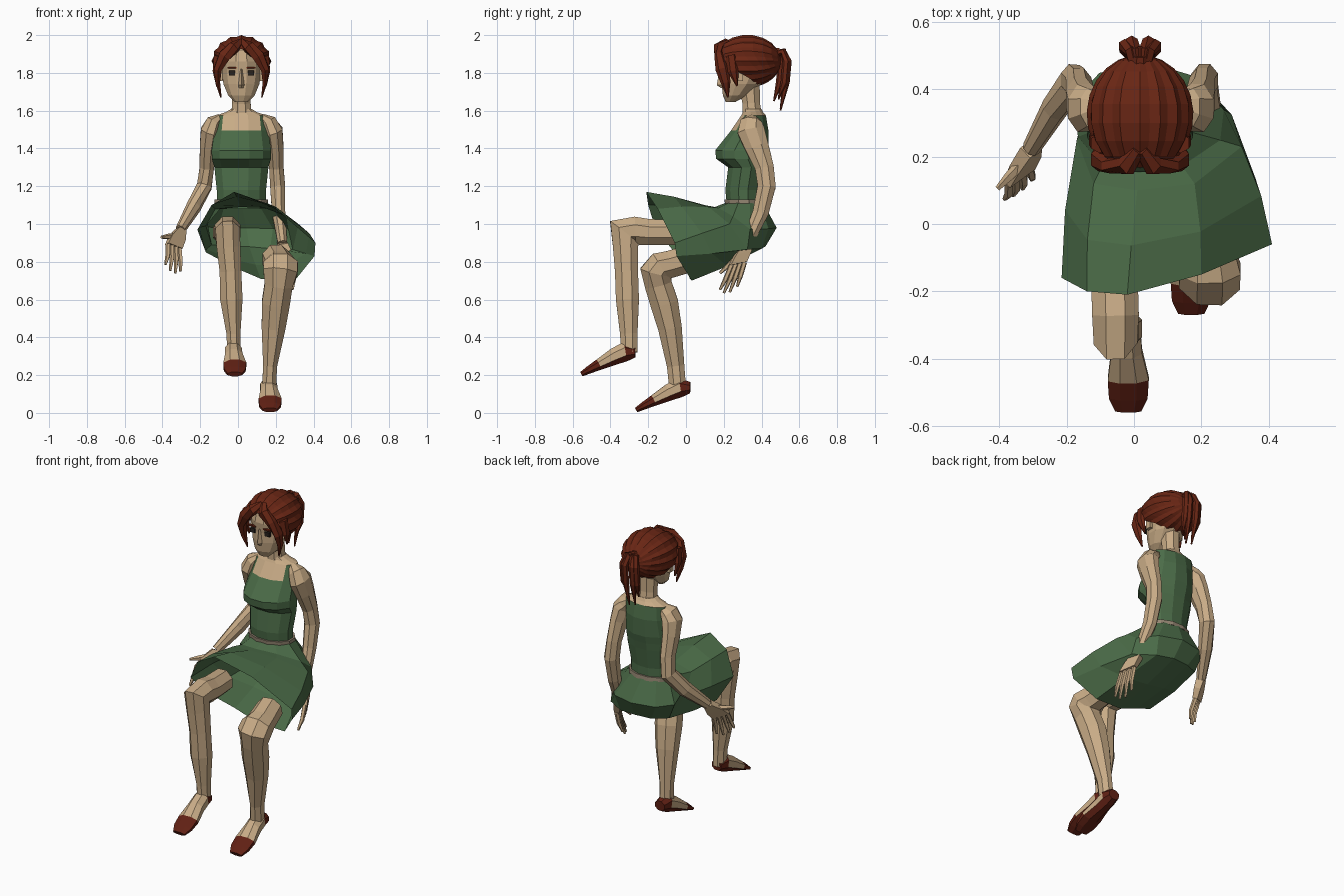
import bpy, bmesh
from math import sin, cos, pi, radians
from mathutils import Vector as V


def material(name, rgb):
    m = bpy.data.materials.new(name)
    m.diffuse_color = (*rgb, 1)
    return m


SKIN = material("skin", (.58, .41, .24))
DRESS = material("dress_green", (.07, .148, .064))
HAIR = material("hair_red", (.14, .019, .007))
SHOE = material("shoe_red", (.12, .015, .007))
BELT = material("belt_tan", (.30, .24, .17))
DARK = material("eye_dark", (.02, .015, .012))
CX = .018  # centre line of head and torso


def loft(name, rings, mats, caps=True, pick=None):
    """Skin a list of equal rings; pick(ring, side) gives the material slot."""
    bm = bmesh.new()
    vs = [[bm.verts.new(p) for p in r] for r in rings]
    n = len(rings[0])
    for k in range(len(vs) - 1):
        for i in range(n):
            j = (i + 1) % n
            f = bm.faces.new((vs[k][i], vs[k][j], vs[k + 1][j], vs[k + 1][i]))
            f.material_index = pick(k, i) if pick else 0
    if caps:
        for k in (0, -1):
            f = bm.faces.new(vs[k])
            f.material_index = pick(k % (len(vs) - 1), 0) if pick else 0
    bmesh.ops.recalc_face_normals(bm, faces=bm.faces)
    me = bpy.data.meshes.new(name)
    bm.to_mesh(me)
    bm.free()
    ob = bpy.data.objects.new(name, me)
    bpy.context.collection.objects.link(ob)
    for m in mats:
        me.materials.append(m)
    return ob


def tube(name, pts, mats, sides=8, pick=None):
    """Limb along (x, y, z, width, depth) stations."""
    P = [V(p[:3]) for p in pts]
    rings = []
    for k, p in enumerate(pts):
        a = (P[k] - P[k - 1]).normalized() if k else V()
        b = (P[k + 1] - P[k]).normalized() if k < len(P) - 1 else V()
        t = (a + b).normalized()
        u = (V((1, 0, 0)) - t * t.x).normalized()
        w = t.cross(u)
        rings.append([P[k] + u * p[3] * cos(2 * pi * (i + .5) / sides)
                      + w * p[-1] * sin(2 * pi * (i + .5) / sides) for i in range(sides)])
    return loft(name, rings, mats, True, pick)


def oval(z, front, back, rx, n=12, off=.5):
    """Horizontal ring, starting at the front."""
    cy, ry = (front + back) / 2, (back - front) / 2
    return [V((CX - rx * sin(2 * pi * (i + off) / n), cy - ry * cos(2 * pi * (i + off) / n), z))
            for i in range(n)]


def box(name, c, s, mat):
    x, y, z = c
    return loft(name, [[V((x + a * s[0], y + b * s[1], z + h * s[2]))
                        for a, b in ((-1, -1), (1, -1), (1, 1), (-1, 1))] for h in (-1, 1)], [mat])


# Torso: bodice with square neckline, bare upper chest
torso = [(1.08, .215, .40, .135), (1.18, .205, .40, .135), (1.30, .22, .42, .148),
         (1.345, .155, .43, .162), (1.39, .15, .44, .163), (1.495, .235, .44, .148),
         (1.575, .29, .425, .137), (1.592, .30, .41, .085), (1.61, .30, .40, .055)]
loft("torso", [oval(*r) for r in torso], [DRESS, SKIN],
     pick=lambda k, i: 1 if k > 5 or (k == 5 and i in (10, 11, 0)) else 0)
loft("waist_band", [oval(1.105, .203, .412, .147), oval(1.13, .2, .41, .147)], [BELT])

# Skirt: waist to seat to hem, draped over the seated thighs
hem = [(-.02, -.21, 1.17), (-.14, -.20, 1.10), (-.215, -.16, .97), (-.17, -.06, .85), (-.02, 0, .77),
       (.12, .02, .71), (.30, .03, .70), (.405, -.05, .83), (.41, -.06, .90), (.20, -.15, 1.08)]
seat = [(.01, .10, 1.10), (-.12, .12, 1.08), (-.17, .25, .99), (-.14, .365, .89), (-.05, .41, .88),
        (.06, .42, .88), (.17, .40, .87), (.29, .325, .865), (.32, .23, 1.0), (.18, .12, 1.09)]
hem, seat = [V(p) for p in hem], [V(p) for p in seat]
waist = oval(1.11, .205, .41, .148, 10, 0)
hips = []
for a, b in zip(waist, seat):
    m = (a + b) / 2
    out = V((m.x - .03, m.y - .3, 0)).normalized()
    hips.append(m + out * .065 * max(0, min(1, (m.y - .2) / .2)) - V((0, 0, .015)))
mid_c = V((.06, .12, .94))
mid = []
for a, b in zip(seat, hem):
    m = (a + b) / 2
    mid.append(m + (m - mid_c).normalized() * .013)
loft("skirt", [waist, hips, seat, mid, hem], [DRESS], caps=False)

# Legs, ending just inside the skirt
tube("leg_left", [(-.065, -.06, .955, .072), (-.057, -.20, .957, .075), (-.055, -.27, .965, .075, .08),
                  (-.055, -.325, .955, .07, .105), (-.05, -.32, .88, .068, .072),
                  (-.04, -.315, .75, .062, .066), (-.035, -.31, .6, .064, .066),
                  (-.024, -.303, .42, .04, .05), (-.022, -.30, .32, .038, .048)], [SKIN])
tube("leg_right", [(.20, .03, .82, .078), (.222, -.09, .785, .085, .078), (.226, -.135, .775, .098, .085),
                   (.224, -.16, .745, .098, .09), (.215, -.147, .68, .08, .078),
                   (.20, -.115, .58, .08, .08), (.188, -.085, .45, .068, .068),
                   (.17, -.055, .25, .04, .05), (.165, -.045, .14, .04, .048)], [SKIN])

# Feet with low pumps: heel, sole and toe are shoe, instep is bare
foot = [(.165, .022, .133, .036, .032), (.162, -.03, .135, .048, .056), (.165, -.09, .108, .05, .048),
        (.17, -.17, .066, .066, .032), (.17, -.225, .037, .062, .022), (.17, -.264, .015, .042, .014)]
for side, d in (("right", (0, 0, 0)), ("left", (-.187, -.29, .19))):
    tube("foot_" + side, [(p[0] + d[0], p[1] + d[1], p[2] + d[2], p[3], p[4]) for p in foot],
         [SKIN, SHOE], pick=lambda k, i: 1 if k in (0, 3, 4) or sin(pi * (i + 1) / 4) < -.5 else 0)


# Arms and hands
def arm(side, path, knuckle, across, tip, thumb):
    tube("arm_" + side, path, [SKIN], 8)
    wrist, knuckle, across, tip = V(path[-1][:3]), V(knuckle), V(across), V(tip)
    ring = lambda c, w, t: [c - across * w - t, c + across * w - t, c + across * w + t, c - across * w + t]
    thick = (knuckle - wrist).cross(across).normalized() * .015
    loft("palm_" + side, [ring(wrist, .6, thick * 1.5), ring((wrist + knuckle) / 2, 1.15, thick * 1.3),
                          ring(knuckle, 1.25, thick)], [SKIN])
    for k in range(4):
        s = (k - 1.5) / 1.5
        a = knuckle + across * s
        b = a.lerp(tip + across * s * 1.3, .5) - thick * .5
        c = a.lerp(tip + across * s * 1.4, (.85, 1, .98, .82)[k])
        tube(f"finger_{side}_{k + 1}", [(*a, .014), (*b, .013), (*c, .007)], [SKIN], 5)
    a, c = wrist.lerp(knuckle, .35), V(thumb)
    tube("thumb_" + side, [(*a, .018), (*a.lerp(c, .6), .015), (*c, .008)], [SKIN], 5)


arm("left", [(-.09, .355, 1.565, .02, .03), (-.125, .345, 1.535, .047, .062), (-.148, .345, 1.49, .054, .078),
             (-.16, .375, 1.41, .046, .068), (-.165, .415, 1.30, .041, .054), (-.178, .427, 1.20, .043, .052),
             (-.235, .345, 1.09, .04, .046), (-.305, .225, .97, .027, .031)],
    (-.34, .145, .88), (-.03, -.022, .012), (-.345, .095, .745), (-.405, .105, .93))
arm("right", [(.125, .355, 1.565, .02, .03), (.162, .345, 1.535, .047, .062), (.188, .345, 1.49, .054, .078),
              (.198, .375, 1.41, .046, .068), (.203, .415, 1.30, .041, .054), (.21, .427, 1.20, .043, .052),
              (.215, .395, 1.06, .038, .046), (.235, .325, .90, .027, .031)],
    (.275, .275, .79), (.016, -.035, -.008), (.265, .215, .635), (.255, .18, .74))

# Neck and head
tube("neck", [(CX, .35, 1.58, .058, .055), (CX, .345, 1.64, .053, .05), (CX, .335, 1.74, .055, .06)], [SKIN])
head = [(1.645, .21, .26, .035), (1.68, .193, .33, .072), (1.74, .185, .40, .098), (1.80, .185, .44, .108),
        (1.86, .178, .45, .112), (1.92, .19, .45, .10), (1.96, .24, .41, .06)]
loft("head", [oval(*r) for r in head], [SKIN])
loft("nose", [[V((CX - w, .195, z)), V((CX, y, z)), V((CX + w, .195, z))]
              for z, y, w in ((1.72, .185, .018), (1.735, .163, .02), (1.82, .178, .008))], [SKIN])
for s, side in ((-1, "left"), (1, "right")):
    box("eye_" + side, (CX + s * .05, .196, 1.80), (.016, .01, .013), DARK)
    box("brow_" + side, (CX + s * .05, .19, 1.828), (.024, .008, .004), HAIR)
    box("ear_" + side, (CX + s * .109, .285, 1.79), (.01, .018, .032), SKIN)

# Hair: grooved strands swept back over the skull to the tie
N = 32


def hair_end(phi):
    d = abs((phi + 180) % 360 - 180)
    return 152 - max(0, d - 70) * .9 if d < 100 else max(80, 125 - (d - 100) * 1.2)


def strand_point(phi, theta, r):
    return V((CX + .157 * r * sin(theta) * sin(phi), .325 + .178 * cos(theta),
              1.862 + .138 * r * sin(theta) * cos(phi)))


rows = []
for k in range(9):
    rows.append([strand_point(2 * pi * i / N, radians(8 + (hair_end(360 * i / N) - 8) * k / 8),
                              .95 if i % 2 else 1.01) for i in range(N)])
loft("hair_cap", rows, [HAIR], caps=False)

# Face-framing locks, mirrored
for s, side in ((-1, "left"), (1, "right")):
    def lock(name, pts):
        tube(f"{name}_{side}", [(CX + s * p[0], *p[1:]) for p in pts], [HAIR], 6)
    lock("fringe", [(.005, .22, 1.96, .02, .025), (.04, .172, 1.935, .034, .028), (.09, .175, 1.89, .036, .025),
                    (.125, .192, 1.82, .024, .036), (.125, .21, 1.75, .014, .026), (.108, .222, 1.67, .004)])
    lock("side_lock", [(.12, .24, 1.89, .03, .03), (.138, .25, 1.81, .016, .03), (.13, .27, 1.73, .004)])

# Ponytail
tube("hair_tie", [(CX, .46, 1.90, .03), (CX, .50, 1.91, .025)], [HAIR])
for k, (dx, dy, z) in enumerate(((-.045, 0, 1.66), (-.025, .01, 1.61), (0, -.025, 1.65),
                                 (.025, .01, 1.60), (.045, 0, 1.67))):
    tube(f"ponytail_{k + 1}", [(CX + dx * .3, .465, 1.90, .018), (CX + dx * .6, .515, 1.912, .02),
                               (CX + dx, .53 + dy, 1.86, .02), (CX + dx, .52 + dy, 1.75, .019),
                               (CX + dx * .8, .49 + dy, z, .004)], [HAIR], 6)
